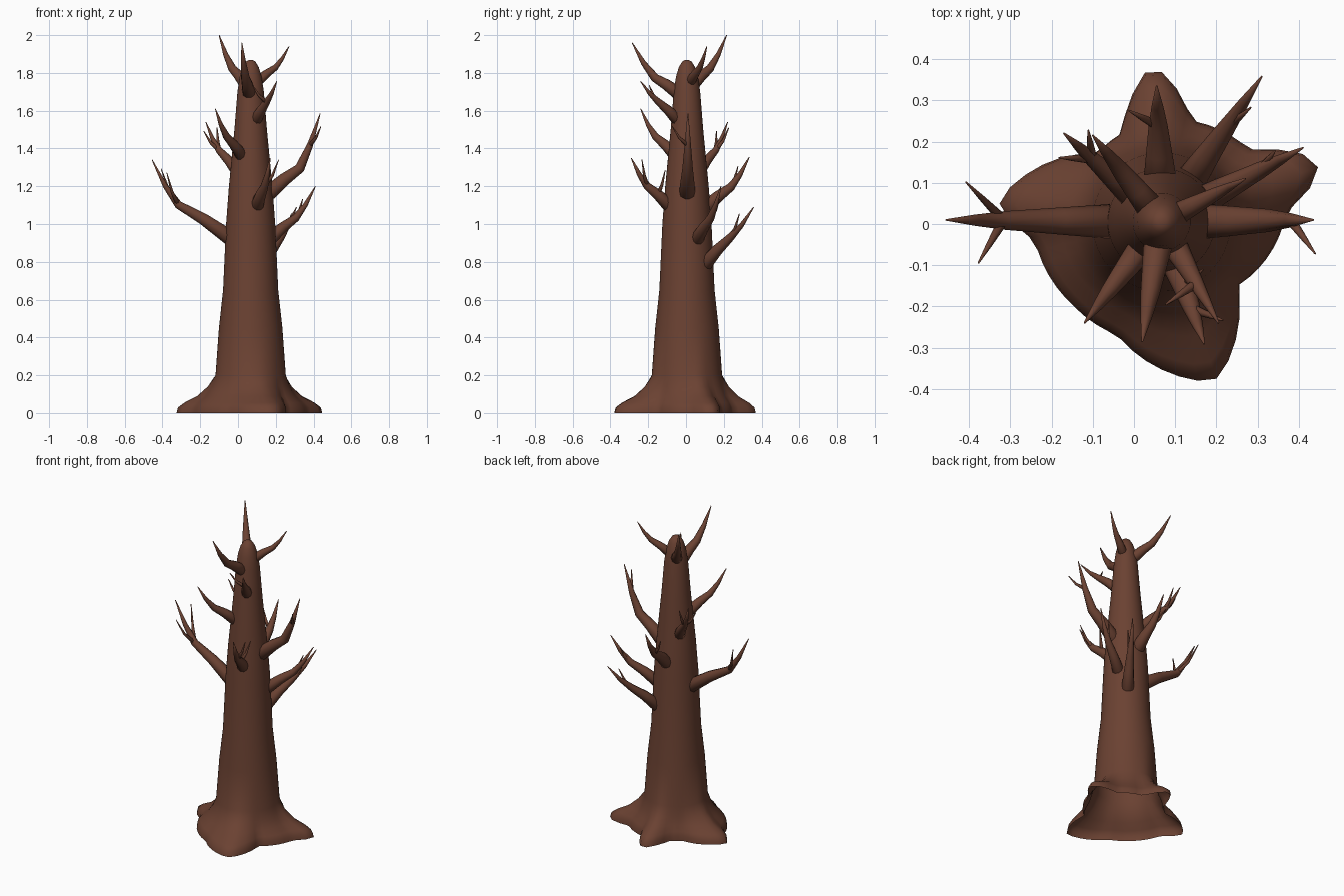
import bpy, bmesh, math
from mathutils import Vector, Matrix

if "Cube" in bpy.data.objects:
    bpy.data.objects.remove(bpy.data.objects["Cube"])

bark = bpy.data.materials.new("brown_bark")
bark.diffuse_color = (0.147, 0.054, 0.032, 1)
bark.use_nodes = True
bark.node_tree.nodes["Principled BSDF"].inputs["Base Color"].default_value = bark.diffuse_color
UP = Vector((0, 0, 1))
AXIS = Vector((0.067, 0.005, 0))


def make_object(name, rings):
    """Skin a list of rings; close the last one."""
    bm = bmesh.new()
    rings = [[bm.verts.new(p) for p in ring] for ring in rings]
    for a, b in zip(rings, rings[1:]):
        for i in range(len(a)):
            j = (i + 1) % len(a)
            bm.faces.new((a[i], a[j], b[j], b[i]))
    bm.faces.new(rings[-1])
    bmesh.ops.recalc_face_normals(bm, faces=bm.faces)
    me = bpy.data.meshes.new(name)
    bm.to_mesh(me)
    bm.free()
    me.materials.append(bark)
    for p in me.polygons:
        p.use_smooth = True
    bpy.context.collection.objects.link(bpy.data.objects.new(name, me))


def lerp_table(table, x):
    for (x0, y0), (x1, y1) in zip(table, table[1:]):
        if x <= x1:
            return y0 + (y1 - y0) * (x - x0) / max(x1 - x0, 1e-6)
    return table[-1][1]


# trunk with flared, lobed roots (open underneath)
outline = [(.04, .385), (.08, .36), (.14, .25), (.28, .18), (.44, .16), (.45, .12),
           (.37, .03), (.25, -.15), (.23, -.33), (.2, -.375), (.15, -.38), (-.04, -.27),
           (-.15, -.195), (-.24, -.04), (-.33, .04), (-.31, .08), (-.09, .17), (-.03, .22)]
polar = sorted((math.atan2(y - AXIS.y, x - AXIS.x) % math.tau,
                math.hypot(x - AXIS.x, y - AXIS.y)) for x, y in outline)
polar = ([(polar[-1][0] - math.tau, polar[-1][1])] + polar
         + [(polar[0][0] + math.tau, polar[0][1])])
taper = [(0, .187), (.2, .186), (.45, .168), (.65, .146), (1, .13), (1.2, .115),
         (1.5, .086), (1.7, .07), (1.78, .058), (1.83, .043), (1.86, .025), (1.868, .01)]
flare = [(0, 1), (.03, .96), (.055, .8), (.09, .47), (.14, .2), (.2, 0)]


def trunk_ring(z, sides=56):
    r, t = lerp_table(taper, z), lerp_table(flare, z)
    ring = []
    for i in range(sides):
        a = math.tau * i / sides
        rad = r + (lerp_table(polar, a) - r) * t
        ring.append(AXIS + Vector((rad * math.cos(a), rad * math.sin(a), z)))
    return ring


heights = sorted({z for z, _ in taper} | {z for z, _ in flare})
make_object("trunk_and_roots", [trunk_ring(z) for z in heights])


def limb(name, pts, r, sides=10):
    """Tapered tube along pts with a rounded butt and a pointed tip."""
    back = pts[0] - (pts[1] - pts[0]).normalized() * r * 0.6
    path = [back] + pts
    n = len(path) - 1
    total = sum((b - a).length for a, b in zip(pts, pts[1:]))
    run, rings = 0, []
    for i, p in enumerate(path):
        if i > 1:
            run += (p - path[i - 1]).length
        rad = r * 0.6 if i == 0 else max(r * max(1 - run / total, 0) ** 0.85, 0.002)
        d = (path[min(i + 1, n)] - path[max(i - 1, 0)]).normalized()
        side = d.cross(UP).normalized()
        up = side.cross(d)
        rings.append([p + rad * (side * math.cos(math.tau * k / sides)
                                 + up * math.sin(math.tau * k / sides)) for k in range(sides)])
    make_object(name, rings)


def branch_path(tip, z, knee):
    """Leave the trunk towards the tip, bend up at the knee."""
    tip = Vector(tip)
    out = Vector((tip.x - AXIS.x, tip.y - AXIS.y, 0))
    base = AXIS + out.normalized() * (lerp_table(taper, z) - 0.02) + UP * z
    f, h = knee
    shape = [(0, 0), (f * .5, h * .55), (f, h),
             (f + (1 - f) * .5, h + (1 - h) * .42), (1, 1)]
    d = tip - base
    return [base + Vector((d.x * a, d.y * a, d.z * b)) for a, b in shape]


# branches: tip, height at trunk, butt radius, knee (outward share, upward share)
BEND = (.57, .4)
branches = {
    "left": ((-.455, .01, 1.34), .93, .043, (.66, .42)),
    "right": ((.435, .01, 1.585), 1.165, .043, (.6, .31)),
    "right_back": ((.41, .185, 1.2), .92, .036, BEND),
    "low_back": ((.31, .358, 1.09), .79, .038, (.5, .45)),
    "back": ((.055, .335, 1.355), 1.09, .04, BEND),
    "back_left": ((-.17, .22, 1.54), 1.27, .034, (.6, .45)),
    "front_left": ((-.12, -.24, 1.61), 1.365, .034, BEND),
    "top_left": ((-.1, .215, 2), 1.74, .034, (.5, .32)),
    "top_right": ((.27, .11, 1.94), 1.755, .028, BEND),
    "top_front": ((.02, -.285, 1.96), 1.695, .036, (.5, .3)),
    "upper_front": ((.205, -.24, 1.755), 1.555, .032, (.5, .45)),
    "front": ((.17, -.29, 1.35), 1.1, .036, BEND),
}
paths = {}
for name, (tip, z, r, knee) in branches.items():
    paths[name] = branch_path(tip, z, knee)
    limb(name + "_branch", paths[name], r)

# twigs: parent branch, joint on it, sideways turn in degrees, reach, rise
twigs = [("left", 2, -45, .13, .19), ("left", 2, 60, .12, .17), ("right", 3, -55, .1, .1),
         ("right_back", 2, 25, .06, .1), ("low_back", 2, -15, .08, .13),
         ("back", 2, 60, .08, .11), ("back_left", 2, 40, .08, .1),
         ("back_left", 2, -40, .07, .12), ("upper_front", 2, -85, .09, .09),
         ("front", 2, 50, .08, .14), ("front", 1, 110, .06, .13)]
for i, (parent, joint, turn, reach, rise) in enumerate(twigs):
    start = paths[parent][joint]
    out = start - AXIS
    out.z = 0
    out = Matrix.Rotation(math.radians(turn), 3, 'Z') @ out.normalized() * reach
    pts = [start, start + out * .55 + UP * rise * .4, start + out + UP * rise]
    limb(f"{parent}_twig_{i + 1}", pts, 0.013, 7)
